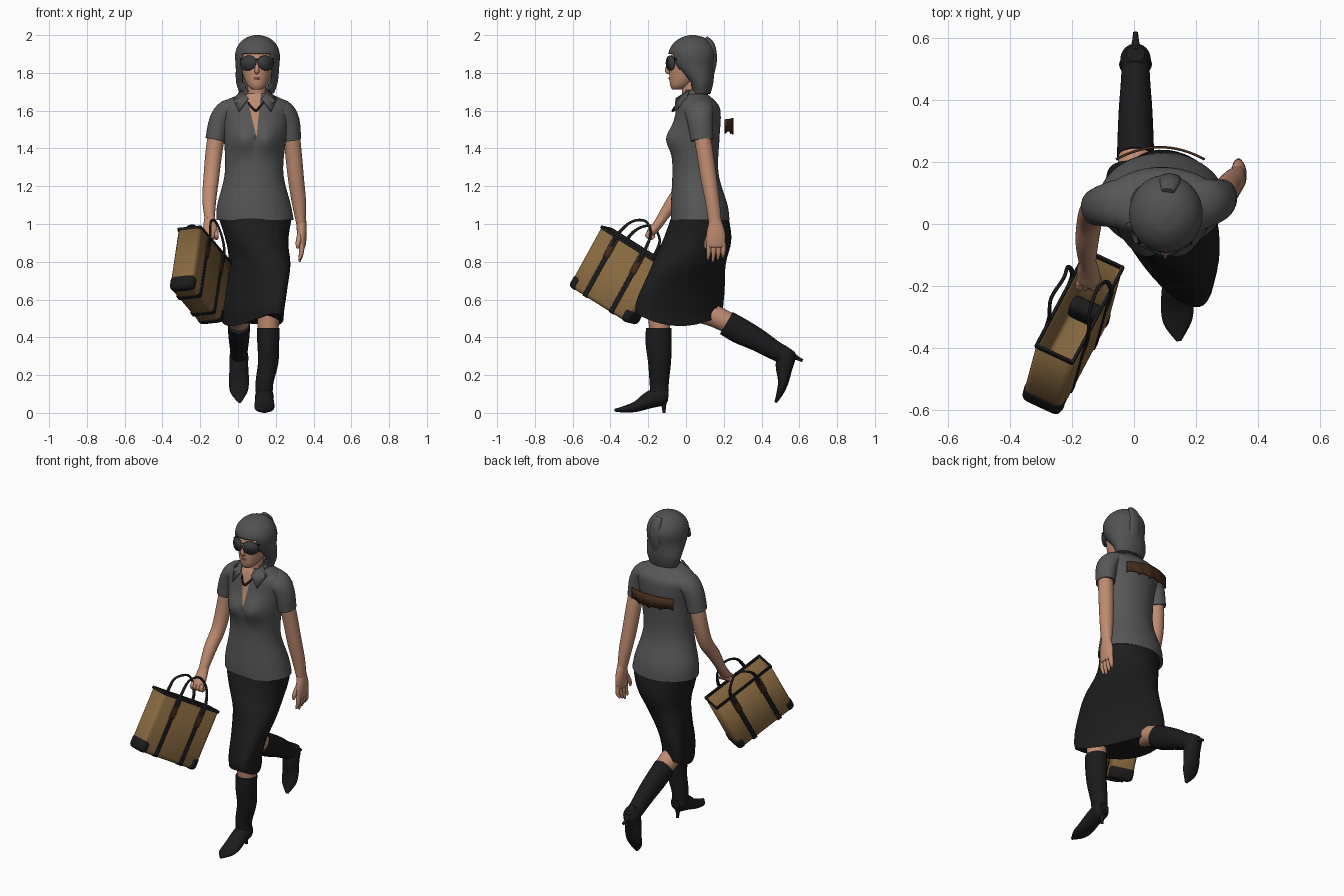
import bpy, bmesh
from math import sin, cos, pi, exp, radians
from mathutils import Vector, Matrix

if "Cube" in bpy.data.objects:
    bpy.data.objects.remove(bpy.data.objects["Cube"])


def material(name, *rgb):
    mat = bpy.data.materials.new(name)
    mat.use_nodes = True
    mat.diffuse_color = (*rgb, 1)
    mat.node_tree.nodes["Principled BSDF"].inputs["Base Color"].default_value = (*rgb, 1)
    return mat


SHIRT = material("shirt grey", .095, .095, .095)
HAIR = material("hair grey", .083, .084, .085)
SKIN = material("skin", .52, .26, .165)
BLACK = material("black leather", .011, .011, .012)
SKIRT = material("skirt black", .012, .012, .012)
TAN = material("tan canvas", .24, .138, .05)
BROWN = material("dark brown", .06, .026, .012)
LENS = material("dark lens", .04, .042, .045)
LIPS = material("lips", .36, .13, .09)


def finish(name, bm, *mats, matrix=None, angle=40):
    """Turn a bmesh into a smooth shaded object."""
    bmesh.ops.recalc_face_normals(bm, faces=bm.faces)
    if matrix:
        bm.transform(matrix)
    mesh = bpy.data.meshes.new(name)
    bm.to_mesh(mesh)
    bm.free()
    for mat in mats:
        mesh.materials.append(mat)
    mesh.shade_smooth()
    mesh.set_sharp_from_angle(angle=radians(angle))
    obj = bpy.data.objects.new(name, mesh)
    bpy.context.collection.objects.link(obj)
    return obj


def spline(rows, steps):
    """Catmull-Rom interpolation of rows of numbers."""
    rows = [Vector(r) for r in rows]
    padded = [rows[0]] + rows + [rows[-1]]
    out = []
    for p, a, b, q in zip(padded, padded[1:], padded[2:], padded[3:]):
        for i in range(steps):
            t = i / steps
            out.append(a + (b - p) * t / 2 + (p - a * 2.5 + b * 2 - q / 2) * t ** 2
                       + ((a - b) * 3 + q - p) * t ** 3 / 2)
    return out + [rows[-1]]


def loft_mesh(rings, flat=False, sides=32, steps=4):
    """Skin oval rings (x, y, z, radius, radius2, yaw); flat keeps them level."""
    rows = []
    for r in rings:
        r = tuple(r)
        rows.append(r + (r[3],) * (len(r) == 4) + (0,) * (6 - max(len(r), 5)))
    rows = spline(rows, steps)
    bm = bmesh.new()
    loops = []
    for i, r in enumerate(rows):
        along = Vector(rows[min(i + 1, len(rows) - 1)][:3]) - Vector(rows[max(i - 1, 0)][:3])
        along = Vector((0, 0, 1)) if flat else along.normalized()
        side = Vector((1, 0, 0))
        side = (side - along * side.dot(along)).normalized()
        other = along.cross(side)
        turn = radians(r[5])
        loop = []
        for k in range(sides):
            u, v = r[3] * cos(2 * pi * k / sides), r[4] * sin(2 * pi * k / sides)
            u, v = u * cos(turn) - v * sin(turn), u * sin(turn) + v * cos(turn)
            loop.append(bm.verts.new(Vector(r[:3]) + side * u + other * v))
        loops.append(loop)
    for low, high in zip(loops, loops[1:]):
        for k in range(sides):
            bm.faces.new((low[k - 1], low[k], high[k], high[k - 1]))
    bm.faces.new(loops[0])
    bm.faces.new(loops[-1])
    return bm


def loft(name, rings, mat, matrix=None, **options):
    return finish(name, loft_mesh(rings, **options), mat, matrix=matrix)


def plate(name, points, mat, thick=.006):
    bm = bmesh.new()
    bm.faces.new([bm.verts.new(p) for p in points])
    solid = finish(name, bm, mat).modifiers.new("thickness", "SOLIDIFY")
    solid.thickness, solid.offset = thick, 0


def drop_faces(bm, rule):
    doomed = [f for f in bm.faces if rule(f.calc_center_median())]
    bmesh.ops.delete(bm, geom=doomed, context="FACES")


# Shirt body with bust and a neckline cut along two slanted planes
MID = .09
bm = loft_mesh([(MID, .075, 1.02, .205, .155), (.085, .07, 1.1, .195, .15),
                (.085, .05, 1.27, .155, .122), (MID, .052, 1.45, .165, .125),
                (MID, .062, 1.56, .185, .122), (MID, .065, 1.62, .195, .112),
                (MID, .055, 1.66, .145, .09), (.1, .045, 1.69, .07, .065)],
               flat=True, sides=64, steps=8)
for v in bm.verts:
    if v.co.y < .03:
        away = (abs(v.co.x - MID) - .065) ** 2 + (v.co.z - 1.45) ** 2
        v.co.y -= .04 * exp(-away / .005)
NECK_CUT = Vector((.098, 0, 1.46))
SLOPES = (-.24, .1)
for slope in SLOPES:
    bmesh.ops.bisect_plane(bm, geom=bm.verts[:] + bm.edges[:] + bm.faces[:],
                           plane_co=NECK_CUT, plane_no=(1, 0, -slope))
for f in bm.faces:
    c = f.calc_center_median() - NECK_CUT
    f.material_index = int(c.y < .03 and SLOPES[0] * c.z < c.x < SLOPES[1] * c.z)
finish("shirt", bm, SHIRT, SKIN)

# Collar: standing back band and two flaps
bm = loft_mesh([(.1, .045, 1.65, .09, .08), (.1, .045, 1.71, .068, .064)], flat=True)
drop_faces(bm, lambda c: c.y < 0 or abs(c.y - .045) < .01 and abs(c.x - .1) < .01)
finish("collar_band", bm, SHIRT).modifiers.new("thickness", "SOLIDIFY").thickness = .006
for side, label in ((1, "left"), (-1, "right")):
    plate(label + "_collar_flap", [(MID + side * x, y, z) for x, y, z in (
        (.07, .02, 1.71), (.035, -.053, 1.665), (.085, -.06, 1.595), (.115, .0, 1.66))], SHIRT)

# Skirt, narrow across the stride and long along it, with a curved hem
bm = loft_mesh([(MID, .075, 1.05, .198, .148), (.1, .06, .92, .165, .182, 20),
                (.112, .02, .8, .133, .216, 35), (.092, -.017, .65, .104, .258, 34),
                (.078, -.035, .54, .096, .27, 33), (.076, -.035, .48, .094, .266, 33)],
               flat=True, sides=48, steps=6)
for v in bm.verts:
    if v.co.z < .66:
        v.co.z += (1.2 * (v.co.y + .03) ** 2 - .02) * (.66 - v.co.z) / .18
finish("skirt", bm, SKIRT)

# Boots: one shape in ankle space, reused for both legs
ANKLE = Vector((.14, -.14, .12))
poses = {"left": Matrix.Translation(ANKLE),
         "right": Matrix.Translation((.005, .502, .315)) @ Matrix.Rotation(radians(60), 4, "X")}
for label, pose in poses.items():
    lean = .02 if label == "left" else 0
    loft(label + "_knee", [(lean, 0, .27, .05), (lean, 0, .34, .056), (lean, -.005, .41, .058)],
         SKIN, pose)
    loft(label + "_boot_shaft", [(0, .0, -.04, .044, .047), (0, -.002, .04, .047, .051),
                                 (lean, .0, .15, .054, .061), (lean, -.005, .25, .058, .069),
                                 (lean, -.005, .33, .06, .067)], BLACK, pose)
    loft(label + "_boot_foot", [(0, .046, -.03, .03, .032), (0, .015, -.03, .048, .05),
                                (0, -.05, -.05, .049, .046), (0, -.12, -.085, .053, .029),
                                (0, -.18, -.1, .045, .019), (.005, -.238, -.106, .008, .007)],
         BLACK, pose)
    loft(label + "_boot_heel", [(0, .02, -.05, .026), (0, .022, -.08, .013),
                                (0, .024, -.12, .008)], BLACK, pose, sides=16)
loft("right_thigh", [(.01, .08, .525, .05), (.005, .15, .51, .056), (.005, .22, .48, .056)], SKIN)

# Arms and sleeves
loft("left_sleeve", [(.17, .065, 1.615, .045, .08), (.235, .068, 1.603, .055, .078),
                     (.268, .075, 1.545, .058, .068), (.284, .085, 1.445, .05, .06)], SHIRT)
loft("left_arm", [(.28, .08, 1.5, .044), (.293, .1, 1.38, .044), (.308, .122, 1.23, .042),
                  (.322, .14, 1.12, .038), (.335, .155, 1, .026, .034)], SKIN)
loft("right_sleeve", [(.01, .065, 1.615, .045, .08), (-.055, .065, 1.603, .055, .078),
                      (-.095, .06, 1.545, .058, .068), (-.12, .055, 1.445, .053, .06)], SHIRT)
loft("right_arm", [(-.11, .06, 1.5, .047), (-.13, .045, 1.36, .044), (-.143, .01, 1.23, .041),
                   (-.152, -.06, 1.13, .037), (-.15, -.135, 1.02, .026)], SKIN)

# Hands: a relaxed left one and a right fist round the handle
loft("left_palm", [(.335, .155, 1.02, .026, .032), (.338, .158, .95, .026, .05),
                   (.338, .158, .89, .021, .05), (.338, .158, .875, .014, .04)], SKIN)
for i in range(4):
    y = .12 + i * .026
    loft("left_finger", [(.338, y, .9, .013), (.336, y, .85, .013),
                         (.325, y - .004, .8 + .012 * abs(i - 1), .006)], SKIN, sides=10)
loft("left_thumb", [(.33, .13, .95, .016), (.318, .108, .9, .013), (.315, .104, .87, .006)],
     SKIN, sides=12)
loft("right_palm", [(-.15, -.12, 1.04, .027), (-.148, -.155, .99, .036, .025),
                    (-.145, -.185, .955, .036, .024), (-.145, -.19, .94, .025, .015)], SKIN)
for i in range(4):
    x = -.177 + i * .021
    loft("right_finger", [(x, -.19, .96, .011), (x, -.205, .94, .012), (x, -.185, .925, .011),
                          (x, -.165, .94, .006)], SKIN, sides=10)

# Neck, necklace and face
loft("neck", [(.1, .045, 1.6, .06), (.1, .03, 1.68, .05), (.1, .025, 1.78, .05)], SKIN)
loft("necklace", [(.05, -.03, 1.65, .004), (.07, -.058, 1.62, .005), (.095, -.07, 1.6, .007),
                  (.115, -.055, 1.62, .005), (.14, -.03, 1.65, .004)], BLACK, sides=10)
loft("face", [(.1, -.045, 1.712, .025, .028), (.1, -.03, 1.735, .05, .054),
              (.1, .0, 1.79, .074, .088), (.1, .015, 1.86, .088, .1),
              (.1, .03, 1.93, .084, .095), (.1, .03, 1.97, .05, .06)], SKIN, flat=True)
loft("nose", [(.1, -.083, 1.86, .008), (.1, -.098, 1.825, .011), (.1, -.096, 1.807, .013),
              (.1, -.08, 1.8, .008)], SKIN, sides=12)
loft("lips", [(.078, -.076, 1.77, .004), (.1, -.085, 1.771, .008), (.122, -.076, 1.77, .004)],
     LIPS, sides=12)

# Sunglasses with drop shaped lenses wrapping slightly backwards
for side, label in ((1, "left"), (-1, "right")):
    hub = Vector((.1 + side * .046, -.083, 1.852))
    plate(label + "_lens", [hub + Vector((.042 * cos(a) + side * .006 * sin(-a), .022 * side * cos(a),
                                          .04 * sin(a))) for a in (i * pi / 10 for i in range(20))], LENS)
    loft(label + "_temple", [(.1 + side * .082, -.064, 1.873, .005), (.1 + side * .098, .03, 1.87, .005)],
         BLACK, sides=8)
loft("glasses_bridge", [(.085, -.092, 1.872, .004), (.115, -.092, 1.872, .004)], BLACK, sides=8)

# Hair shell, open over the face, with a flat gathered tail at the back
bm = loft_mesh([(.1, .08, 1.69, .09, .05), (.1, .075, 1.75, .11, .07),
                (.103, .042, 1.83, .115, .108), (.103, .033, 1.9, .118, .125),
                (.103, .033, 1.95, .1, .105), (.103, .035, 1.985, .062, .065),
                (.103, .035, 2, .015, .015)], flat=True, sides=48, steps=6)
drop_faces(bm, lambda c: c.y < .03 and abs(c.x - .1) < .078 and c.z < 1.895)
finish("hair", bm, HAIR).modifiers.new("thickness", "SOLIDIFY").thickness = .01
loft("hair_tail", [(.11, .105, 1.985, .02, .012), (.115, .135, 1.945, .033, .018),
                   (.115, .146, 1.87, .036, .018), (.11, .128, 1.78, .034, .018),
                   (.11, .11, 1.69, .03, .018)], HAIR)

# Ragged curved strip behind the shoulders
bm = bmesh.new()
columns = []
for i in range(17):
    t = i / 8 - 1
    y = .252 - .04 * t * t
    bottom = 1.475 + (.012 if i % 4 else 0) + .005 * abs(t)
    columns.append([bm.verts.new((.085 + .145 * t, y, z)) for z in (bottom, 1.562 - .008 * abs(t))])
for a, b in zip(columns, columns[1:]):
    bm.faces.new((a[0], b[0], b[1], a[1]))
finish("back_strip", bm, BROWN).modifiers.new("thickness", "SOLIDIFY").thickness = .008

# Bag: local x is width, y is length, z is height
length = Vector((.165, .31, -.195)).normalized()
height = Vector((.05, .18, .315))
height = (height - length * height.dot(length)).normalized()
BAG = Matrix((length.cross(height), length, height)).transposed().to_4x4()
BAG.translation = (-.222, -.438, .572)


def bag_box(name, center, size, mat, bevel=.002, top=1):
    """Rounded box on the bag, left open above the given local height."""
    bm = bmesh.new()
    bmesh.ops.create_cube(bm, size=1, matrix=Matrix.LocRotScale(Vector(center), None, Vector(size)))
    bmesh.ops.bevel(bm, geom=bm.edges[:], offset=bevel, segments=3, affect="EDGES", profile=.5)
    drop_faces(bm, lambda c: c.z > top)
    return finish(name, bm, mat, matrix=BAG)


body = bag_box("bag_body", (0, 0, .19), (.136, .405, .39), TAN, .022, top=.364)
body.modifiers.new("thickness", "SOLIDIFY").thickness = .005
for end in (-1, 1):
    bag_box("bag_corner_guard", (0, end * .176, .033), (.141, .06, .082), BLACK, .024)
    bag_box("bag_rim_end", (0, end * .198, .356), (.134, .01, .016), BLACK)
    bag_box("bag_rim_side", (end * .065, 0, .356), (.01, .4, .016), BLACK)
    for place in (-.09, .09):
        bag_box("bag_strap", (end * .067, place, .175), (.006, .028, .35), BLACK)
        bag_box("bag_strap_pad", (end * .069, place, .29), (.008, .036, .11), BROWN)
    # The outer handle flops outwards, the held one stands upright
    crown, spread = (.505, .04) if end > 0 else (.485, .075)
    loft("bag_handle", [(end * .071, -.09, .3, .006, .01), (end * .07, -.09, .38, .006, .01),
                        (end * (spread + .01), -.065, crown - .04, .006, .007),
                        (end * spread, 0, crown, .006, .007),
                        (end * (spread + .01), .065, crown - .04, .006, .007),
                        (end * .07, .09, .38, .006, .01), (end * .071, .09, .3, .006, .01)],
         BLACK, BAG, sides=12)
for place in (-.09, .09):
    bag_box("bag_under_strap", (0, place, -.004), (.13, .028, .006), BLACK)
